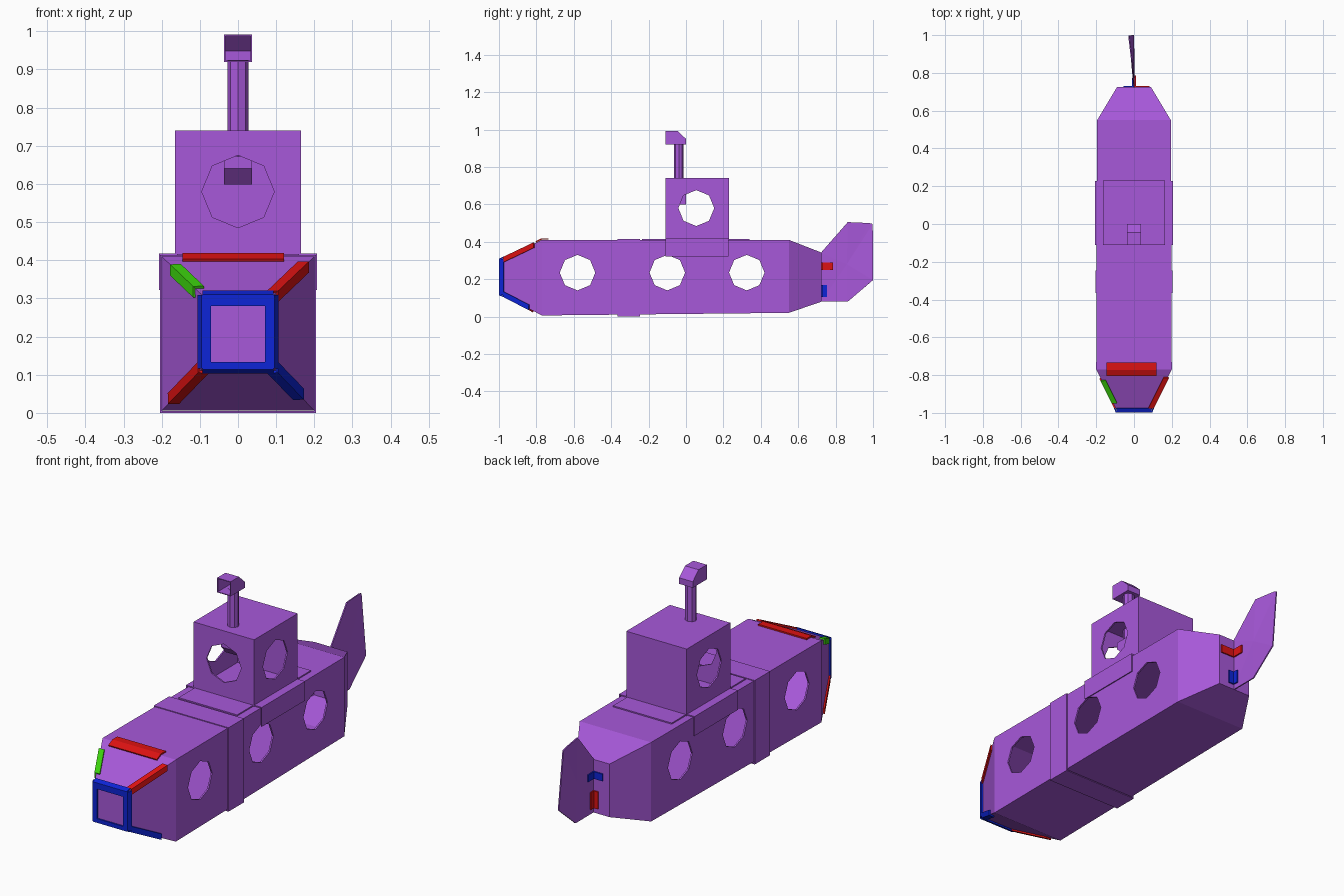
import bpy, bmesh, math
from mathutils import Vector, Matrix

if "Cube" in bpy.data.objects:
    bpy.data.objects.remove(bpy.data.objects["Cube"])


def colour(name, rgb):
    m = bpy.data.materials.new(name)
    m.diffuse_color = (*rgb, 1)
    m.use_nodes = True
    m.node_tree.nodes["Principled BSDF"].inputs["Base Color"].default_value = m.diffuse_color
    return m


PURPLE = colour("purple card", (0.39, 0.098, 0.70))
RED = colour("red tape", (0.72, 0.006, 0.006))
BLUE = colour("blue tape", (0.004, 0.018, 0.68))
GREEN = colour("green tape", (0.045, 0.65, 0.004))


def make(name, verts, faces, mat, thick=0, offset=-1):
    me = bpy.data.meshes.new(name)
    me.from_pydata([tuple(v) for v in verts], [], faces)
    bm = bmesh.new()
    bm.from_mesh(me)
    bmesh.ops.recalc_face_normals(bm, faces=bm.faces)
    bm.to_mesh(me)
    bm.free()
    ob = bpy.data.objects.new(name, me)
    bpy.context.collection.objects.link(ob)
    me.materials.append(mat)
    if thick:
        mod = ob.modifiers.new("card", 'SOLIDIFY')
        mod.thickness, mod.offset, mod.use_even_offset = thick, offset, True
    return ob


def loft(name, rings, mat, thick=0, start=True, end=True):
    """Skin a series of equal-length closed rings."""
    n = len(rings[0])
    verts = [p for r in rings for p in r]
    faces = [(k*n+i, k*n+(i+1) % n, (k+1)*n+(i+1) % n, (k+1)*n+i)
             for k in range(len(rings)-1) for i in range(n)]
    if start:
        faces.append(tuple(range(n)))
    if end:
        faces.append(tuple(range((len(rings)-1)*n, len(rings)*n)))
    return make(name, verts, faces, mat, thick)


def rect_y(y, hx, z0, z1):
    return [(-hx, y, z0), (hx, y, z0), (hx, y, z1), (-hx, y, z1)]


def box(name, x0, x1, y0, y1, z0, z1, mat=PURPLE):
    rings = [[(x0, y, z0), (x1, y, z0), (x1, y, z1), (x0, y, z1)] for y in (y0, y1)]
    return loft(name, rings, mat)


def cut_holes(ob, holes):
    """Cut octagonal portholes: (centre, axis, radius, length)."""
    for c, axis, r, length in holes:
        rings = []
        for s in (-length/2, length/2):
            ring = []
            for i in range(8):
                a = math.pi/4*i
                u, z = r*math.cos(a), r*math.sin(a)
                ring.append((c[0]+s, c[1]+u, c[2]+z) if axis == 'x'
                            else (c[0]+u, c[1]+s, c[2]+z))
            rings.append(ring)
        cutter = loft("hole_cutter", rings, PURPLE)
        cutter.hide_render = True
        mod = ob.modifiers.new("hole", 'BOOLEAN')
        mod.operation, mod.solver, mod.object = 'DIFFERENCE', 'EXACT', cutter
    # bake the modifiers, then drop the cutters
    dg = bpy.context.evaluated_depsgraph_get()
    dg.update()
    me = bpy.data.meshes.new_from_object(ob.evaluated_get(dg))
    ob.modifiers.clear()
    ob.data = me
    for o in [o for o in bpy.data.objects if o.name.startswith("hole_cutter")]:
        bpy.data.objects.remove(o)


# Hull: one tapered shell from nose to tail
hull = loft("hull", [
    rect_y(-0.99, 0.09, 0.12, 0.305),
    rect_y(-0.77, 0.20, 0.006, 0.41),
    rect_y(0.55, 0.195, 0.02, 0.41),
    rect_y(0.725, 0.09, 0.08, 0.342)], PURPLE, 0.008)
cut_holes(hull, [((0, y, 0.235), 'x', 0.095, 1) for y in (-0.58, -0.10, 0.325)])

# Overlapping sleeve where the two hull boxes join
loft("joint_sleeve", [rect_y(-0.365, 0.204, 0.0, 0.414),
                      rect_y(-0.245, 0.204, 0.0, 0.414)],
     PURPLE, 0.005, False, False)

# Tower: open-bottomed box with portholes on the front and both sides
tower = loft("tower", [[(-0.165, -0.11, z), (0.165, -0.11, z),
                        (0.165, 0.23, z), (-0.165, 0.23, z)]
                       for z in (0.408, 0.74)], PURPLE, 0.007)
cut_holes(tower, [((0, 0.055, 0.58), 'x', 0.096, 1),
                  ((0, -0.11, 0.58), 'y', 0.095, 0.1)])

# Tower flaps folded onto the hull
box("front_flap", -0.16, 0.16, -0.235, -0.11, 0.409, 0.416)
box("back_flap", -0.16, 0.16, 0.23, 0.34, 0.409, 0.416)
for s, side in ((-1, "left"), (1, "right")):
    make(side + "_flap",
         [(s*x, y, z) for y in (-0.11, 0.228)
          for x, z in ((0.16, 0.415), (0.204, 0.415), (0.204, 0.322))],
         [(0, 1, 4, 3), (1, 2, 5, 4)], PURPLE, 0.005, 0)

# Periscope: tube, viewing head and eyepiece inside the tower
loft("periscope_tube",
     [[(0.027*math.sin(math.pi/4*i), -0.038-0.025*math.cos(math.pi/4*i), z)
       for i in range(8)] for z in (0.66, 0.925)], PURPLE)


def hood(name, profile):
    """Extruded side profile; its last edge is left open."""
    n = len(profile)
    verts = [(x, y, z) for x in (-0.037, 0.037) for y, z in profile]
    faces = [tuple(range(n)), tuple(range(n, 2*n))]
    faces += [(i, i+1, n+i+1, n+i) for i in range(n-1)]
    make(name, verts, faces, PURPLE, 0.004)


hood("periscope_head", [(-0.11, 0.92), (0, 0.92), (0, 0.95),
                        (-0.045, 0.992), (-0.11, 0.992)])
hood("periscope_eyepiece", [(0, 0.672), (-0.08, 0.672), (-0.08, 0.64),
                            (-0.04, 0.598), (0, 0.598)])

# Tail fin: thin sheet whose upper rear corner leans to one side
outline = [(0.722, 0.08), (0.865, 0.08), (1.0, 0.195), (0.998, 0.495),
           (0.98, 0.5), (0.865, 0.505), (0.722, 0.342)]


def lean(y, z):
    return -0.028*max(0, (z-0.15)/0.35)*max(0, (y-0.76)/0.24)


mid = (0.86, 0.28)
fin_pts = [(lean(y, z), y, z) for y, z in outline + [mid]]
make("tail_fin", fin_pts, [(i, (i+1) % 7, 7) for i in range(7)], PURPLE, 0.006, 0)


# Tape: strips folded along an edge from p to q, with a wing on each face
def tape(name, p, q, u, v, mat, out):
    p, q, u, v, out = (Vector(a) for a in (p, q, u, v, out))
    p, q = p+out, q+out
    make(name, [p+u, p, p+v, q+u, q, q+v],
         [(0, 1, 4, 3), (1, 2, 5, 4)], mat, 0.007, 0)


# Tape on the four slanted nose edges
for name, sx, sz, mat, t0, t1 in (
        ("upper_right", 1, 1, RED, 0.18, 0.92), ("upper_left", -1, 1, GREEN, 0.25, 0.8),
        ("lower_right", 1, -1, BLUE, 0.3, 0.92), ("lower_left", -1, -1, RED, 0.2, 0.92)):
    a = Vector((0.20*sx, -0.77, 0.41 if sz > 0 else 0.006))
    b = Vector((0.09*sx, -0.99, 0.305 if sz > 0 else 0.12))
    tape("nose_tape_" + name, a.lerp(b, t0), a.lerp(b, t1),
         (-0.026*sx, 0, 0), (0, 0, -0.026*sz), mat, (0.003*sx, -0.003, 0.003*sz))

# Tape over the top nose fold
tape("nose_tape_top", (-0.145, -0.77, 0.41), (0.12, -0.77, 0.41),
     (0, 0.037, 0), (0, -0.032, -0.015), RED, (0, -0.001, 0.005))

# Blue tape frame around the nose end
for s, side in ((-1, "left"), (1, "right")):
    tape("nose_frame_" + side, (0.092*s, -0.99, 0.116), (0.092*s, -0.99, 0.309),
         (-0.023*s, 0, 0), (0.009*s, 0.02, 0), BLUE, (0.002*s, -0.005, 0))
for s, side, z in ((-1, "bottom", 0.118), (1, "top", 0.306)):
    tape("nose_frame_" + side, (-0.093, -0.99, z), (0.093, -0.99, z),
         (0, 0, -0.028*s if s > 0 else 0.018), (0, 0.02, 0.009*s), BLUE,
         (0, -0.005, 0.002*s))

# Tape fixing the fin to the tail end
for name, s, z0, z1, mat, end, along in (
        ("right_upper", 1, 0.25, 0.29, RED, 0.075, 0.058),
        ("right_lower", 1, 0.105, 0.17, BLUE, 0.03, 0.026),
        ("left_upper", -1, 0.25, 0.285, BLUE, 0.05, 0.045),
        ("left_lower", -1, 0.105, 0.19, RED, 0.025, 0.025)):
    tape("fin_tape_" + name, (0.004*s, 0.725, z0), (0.004*s, 0.725, z1),
         (end*s, 0, 0), (0, along, 0), mat, (0.002*s, 0.003, 0))
